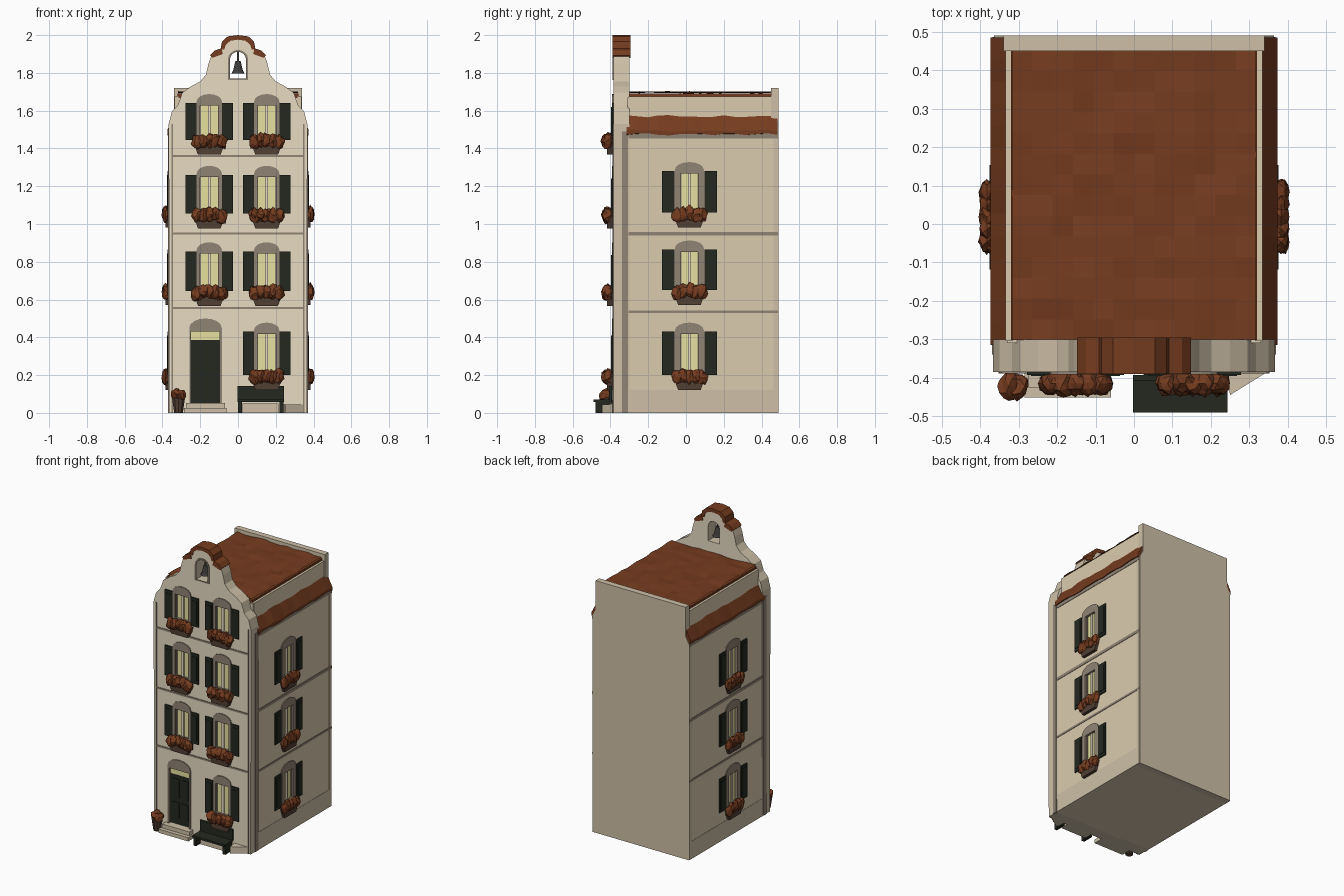
import bpy, bmesh, math, random
from mathutils import Vector, Matrix

if "Cube" in bpy.data.objects:
    bpy.data.objects.remove(bpy.data.objects["Cube"])
random.seed(4)

def material(name, rgb):
    m = bpy.data.materials.new(name)
    m.diffuse_color = (*rgb, 1)
    m.use_nodes = True
    m.node_tree.nodes["Principled BSDF"].inputs["Base Color"].default_value = m.diffuse_color
    return m

PALE = material("pale front plaster", (0.80, 0.71, 0.54))
CREAM = material("cream plaster", (0.71, 0.60, 0.43))
STONE = material("taupe stone", (0.62, 0.53, 0.39))
TRIM = material("grey trim", (0.28, 0.23, 0.175))
TILE = material("terracotta", (0.18, 0.045, 0.014))
GREEN = material("dark green", (0.018, 0.022, 0.014))
GLASS = material("lit glass", (0.82, 0.77, 0.36))
BROWN = material("planter brown", (0.085, 0.05, 0.034))
IRON = material("dark iron", (0.05, 0.048, 0.045))

# Mappings from wall coordinates (across, up, outward) to the world
def WORLD(u, v, w): return Vector((u, v, w))
def FRONT(u, v, w): return Vector((u, -0.385 - w, v))
def RIGHT(u, v, w): return Vector((0.365 + w, u, v))
def LEFT(u, v, w): return Vector((-0.365 - w, u, v))

def finish(name, bm, mat, place=WORLD):
    for v in bm.verts:
        v.co = place(*v.co)
    bmesh.ops.recalc_face_normals(bm, faces=bm.faces)
    me = bpy.data.meshes.new(name)
    bm.to_mesh(me)
    bm.free()
    me.materials.append(mat)
    ob = bpy.data.objects.new(name, me)
    bpy.context.collection.objects.link(ob)
    return ob

def box(name, u0, u1, v0, v1, w0, w1, mat, place=WORLD):
    bm = bmesh.new()
    bmesh.ops.create_cube(bm, size=1)
    for v in bm.verts:
        v.co = ((u0 + u1) / 2 + v.co.x * (u1 - u0), (v0 + v1) / 2 + v.co.y * (v1 - v0),
                (w0 + w1) / 2 + v.co.z * (w1 - w0))
    return finish(name, bm, mat, place)

def slab(name, outline, holes, w0, w1, mat, place, edge_mat=None):
    """Flat outline with holes, given a thickness."""
    cu = bpy.data.curves.new(name, 'CURVE')
    cu.dimensions, cu.fill_mode, cu.extrude = '2D', 'BOTH', (w1 - w0) / 2
    for poly in [outline] + holes:
        s = cu.splines.new('POLY')
        s.points.add(len(poly) - 1)
        for p, (u, v) in zip(s.points, poly):
            p.co = (u, v, 0, 1)
        s.use_cyclic_u = True
    tmp = bpy.data.objects.new(name, cu)
    bpy.context.collection.objects.link(tmp)
    dg = bpy.context.evaluated_depsgraph_get()
    me = bpy.data.meshes.new_from_object(tmp.evaluated_get(dg))
    bm = bmesh.new()
    bm.from_mesh(me)
    bpy.data.objects.remove(tmp)
    for f in bm.faces:
        f.smooth = False
        f.material_index = 0
        f.normal_update()
        if edge_mat and abs(f.normal.z) < 0.5:
            f.material_index = 1
    bmesh.ops.remove_doubles(bm, verts=bm.verts, dist=1e-5)
    for v in bm.verts:
        v.co.z += (w0 + w1) / 2
    ob = finish(name, bm, mat, place)
    if edge_mat:
        ob.data.materials.append(edge_mat)
    return ob

def rect(u0, u1, v0, v1):
    return [(u0, v0), (u1, v0), (u1, v1), (u0, v1)]

def arch(cu, half, v0, v1, rise, n=8):
    """Rectangle with a rounded head that rises above v1."""
    head = [(cu + half * math.cos(math.pi * i / n), v1 + rise * math.sin(math.pi * i / n)) for i in range(n + 1)]
    return [(cu - half, v0), (cu + half, v0)] + head

def foliage(name, cu, cv, cw, half, tall, deep, place, count=5):
    """Ragged clump made of jittered blobs in a row."""
    bm = bmesh.new()
    for i in range(count):
        t = (i + 0.5) / count * 2 - 1
        geo = bmesh.ops.create_icosphere(bm, subdivisions=2, radius=1)
        r = half / count * 1.6
        droop = -0.012 * t * t if count > 2 else 0
        c = Vector((cu + t * (half - r * 0.6), cv + droop + random.uniform(-.005, .005), cw))
        for v in geo['verts']:
            k = random.uniform(0.75, 1.15)
            v.co = c + Vector((v.co.x * r * k, v.co.y * tall * k, v.co.z * deep * k))
    finish(name, bm, TILE, place)

def window(cu, z0, z1, h, rim, s0, s1, place, out):
    """Surround, lit panes, shutters and a flower box; out is how far the box sticks out."""
    slab("window_surround", arch(cu, h + rim, z0, z1 + 0.008, 0.04),
         [rect(cu - h + .004, cu + h - .004, z0 + .02, z1 - .012)], -0.01, 0.006, TRIM, place)
    box("window_glass", cu - .06, cu + .06, z0 - .01, z1 + .01, -0.02, -0.012, GLASS, place)
    box("window_mullion", cu - .008, cu + .008, z0, z1, -0.013, -0.004, PALE, place)
    for s in (-1, 1):
        box("window_stile", cu + s * (h - .003) - .005, cu + s * (h - .003) + .005, z0, z1, -0.014, -0.006, TRIM, place)
        a, b = sorted((cu + s * s0, cu + s * s1))
        box("shutter", a, b, z0, z1, -0.002, 0.008, GREEN, place)
        box("shutter_panel", a + .01, b - .01, z0 + .02, z1 - .02, 0.005, 0.011, GREEN, place)
    slab("planter", [(cu - .06, z0 - .078), (cu + .06, z0 - .078), (cu + .085, z0 - .01), (cu - .085, z0 - .01)],
         [], -0.002, out * 0.5, BROWN, place)
    foliage("window_flowers", cu, z0 - .004, out * 0.45, 0.1, 0.04, out * 0.5, place)

# Window layout: centre, bottom, top
front_windows = [(s * 0.152, a, b) for s in (-1, 1) for a, b in ((1.445, 1.64), (1.055, 1.26), (0.645, 0.855))]
front_windows.append((0.152, 0.2, 0.43))
side_windows = [(0.018, 1.06, 1.28), (0.018, 0.65, 0.865), (0.018, 0.2, 0.43)]
def hole(c, a, b): return rect(c - .056, c + .056, a, b)

# Front gable wall with window, door and bell openings
half = [(0.365, 0), (0.367, 1.53), (0.35, 1.595), (0.318, 1.63), (0.295, 1.695), (0.25, 1.728), (0.2, 1.755), (0.17, 1.79),
        (0.156, 1.85), (0.138, 1.9), (0.09, 1.915), (0.08, 1.95), (0.05, 1.975), (0, 1.985)]
outline = half + [(-u, v) for u, v in half[-2::-1]]
bell_arch = arch(0, 0.043, 1.77, 1.87, 0.042)
door_hole = rect(-0.25, -0.095, 0.05, 0.435)
slab("front_gable", outline, [hole(*w) for w in front_windows] + [door_hole, bell_arch], -0.085, 0, PALE, FRONT, STONE)

# Gable caps and bell
cap = [(0.092, 1.925), (0.085, 1.965), (0.055, 1.993), (0, 2.0)]
inner = [(0.072, 1.925), (0.064, 1.95), (0.04, 1.97), (0, 1.976)]
slab("gable_cap", cap + [(-u, v) for u, v in cap[-2::-1]] + [(-u, v) for u, v in inner] + inner[-2::-1],
     [], -0.09, 0.005, TILE, FRONT)
for s in (-1, 1):
    slab("shoulder_cap", [(s * u, v) for u, v in ((0.08, 1.9), (0.135, 1.88), (0.148, 1.893), (0.125, 1.918), (0.088, 1.93))],
         [], -0.09, 0.005, TILE, FRONT)
slab("bell_surround", arch(0, 0.054, 1.762, 1.87, 0.052), [bell_arch], -0.005, 0.005, TRIM, FRONT)
bm = bmesh.new()
for r1, r2, h, z in ((.034, .026, .015, 1.805), (.026, .014, .05, 1.837), (.006, .006, .05, 1.885)):
    bmesh.ops.create_cone(bm, cap_ends=True, segments=12, radius1=r1, radius2=r2, depth=h,
                          matrix=Matrix.Translation((0, -0.345, z)))
finish("bell", bm, IRON)

# House body: core, side walls, back wall
box("house_core", -0.33, 0.33, -0.31, 0.47, 0, 1.67, CREAM)
back = [(0.364, 0), (0.364, 1.475), (0.34, 1.52), (0.34, 1.72)]
slab("back_wall", back + [(-u, v) for u, v in back[::-1]], [], -0.875, -0.835, STONE, FRONT)
for place in (RIGHT, LEFT):
    slab("side_wall", rect(-0.305, 0.484, 0, 1.48), [hole(*w) for w in side_windows], -0.036, 0, CREAM, place)
    box("side_base", -0.305, 0.486, 0, 0.12, -0.01, 0.002, STONE, place)
    for z, t in ((0.535, .007), (0.948, .01), (1.465, .012)):
        box("side_band", -0.305, 0.486, z - t, z + t, -0.01, 0.003, TRIM, place)
    box("corner_strip", -0.34, -0.308, 0, 1.49, -0.01, 0.005, TRIM, place)
    box("back_edge_strip", 0.462, 0.486, 0.1, 1.47, -0.01, 0.002, STONE, place)
    box("roof_parapet", -0.305, 0.45, 1.5, 1.675, -0.05, -0.03, CREAM, place)
    for w in side_windows:
        window(*w, 0.05, 0.026, 0.08, 0.146, place, 0.04)
    # Sloping tile skirt under the parapet
    bm = bmesh.new()
    prof = [(-.04, 1.57), (-.03, 1.57), (.009, 1.495), (.009, 1.475), (-.04, 1.475)]
    n = 14
    rings = [[bm.verts.new((-0.315 + 0.8 * i / n, v + random.uniform(-.006, .006), w)) for w, v in prof] for i in range(n + 1)]
    for a, b in zip(rings, rings[1:]):
        for j in range(5):
            bm.faces.new((a[j], a[(j + 1) % 5], b[(j + 1) % 5], b[j]))
    bm.faces.new(rings[0])
    bm.faces.new(rings[-1])
    finish("tile_skirt", bm, TILE, place)

# Slightly uneven flat tile roof
box("roof_base", -0.32, 0.32, -0.302, 0.452, 1.655, 1.69, TILE)
bm = bmesh.new()
bmesh.ops.create_grid(bm, x_segments=12, y_segments=14, size=0.5)
for v in bm.verts:
    v.co = (v.co.x * 0.636, 0.075 + v.co.y * 0.754, 1.697 + random.uniform(-.006, .006))
finish("tile_roof", bm, TILE)

# Front bands, edge lines and windows
for z in (0.555, 0.95, 1.36):
    box("front_band", -0.352, 0.352, z - .006, z + .006, -0.01, 0.004, TRIM, FRONT)
for s in (-1, 1):
    a, b = sorted((s * 0.343, s * 0.351))
    box("front_edge_line", a, b, 0, 1.53, -0.01, 0.003, TRIM, FRONT)
for w in front_windows:
    window(*w, 0.053, 0.014, 0.068, 0.126, FRONT, 0.066)

# Door, transom and step
slab("door_surround", arch(-0.172, 0.086, 0.05, 0.45, 0.05), [rect(-0.248, -0.097, 0.05, 0.43)], -0.01, 0.006, TRIM, FRONT)
box("door", -0.25, -0.095, 0.05, 0.385, -0.03, -0.014, GREEN, FRONT)
for v0, v1 in ((0.09, 0.2), (0.23, 0.36)):
    for u in (-0.232, -0.164):
        box("door_panel", u, u + .05, v0, v1, -0.016, -0.009, GREEN, FRONT)
box("transom_glass", -0.25, -0.095, 0.385, 0.436, -0.03, -0.016, GLASS, FRONT)
box("door_step", -0.275, -0.07, 0, 0.052, -0.03, 0.04, STONE, FRONT)
box("lower_step", -0.285, -0.06, 0, 0.025, -0.01, 0.066, STONE, FRONT)

# Bench beside the door, on a stone block
box("bench_seat", -0.003, 0.243, 0.058, 0.072, 0.02, 0.105, GREEN, FRONT)
box("bench_back", -0.003, 0.243, 0.068, 0.143, 0.008, 0.022, GREEN, FRONT)
for u in (0.0, 0.22):
    box("bench_leg", u, u + .02, 0, 0.06, 0.02, 0.095, GREEN, FRONT)
box("bench_block", 0.025, 0.215, 0, 0.05, -0.005, 0.055, STONE, FRONT)
slab("corner_stone", [(0.24, -0.38), (0.355, -0.38), (0.25, -0.445)], [], 0, 0.045, STONE, WORLD)

# Flower pot at the left corner
bm = bmesh.new()
bmesh.ops.create_cone(bm, cap_ends=True, segments=10, radius1=.024, radius2=.036, depth=.08,
                      matrix=Matrix.Translation((-0.315, -0.422, 0.04)))
finish("flower_pot", bm, BROWN)
foliage("pot_flowers", -0.315, 0.095, 0.037, 0.04, 0.032, 0.036, FRONT, 2)
